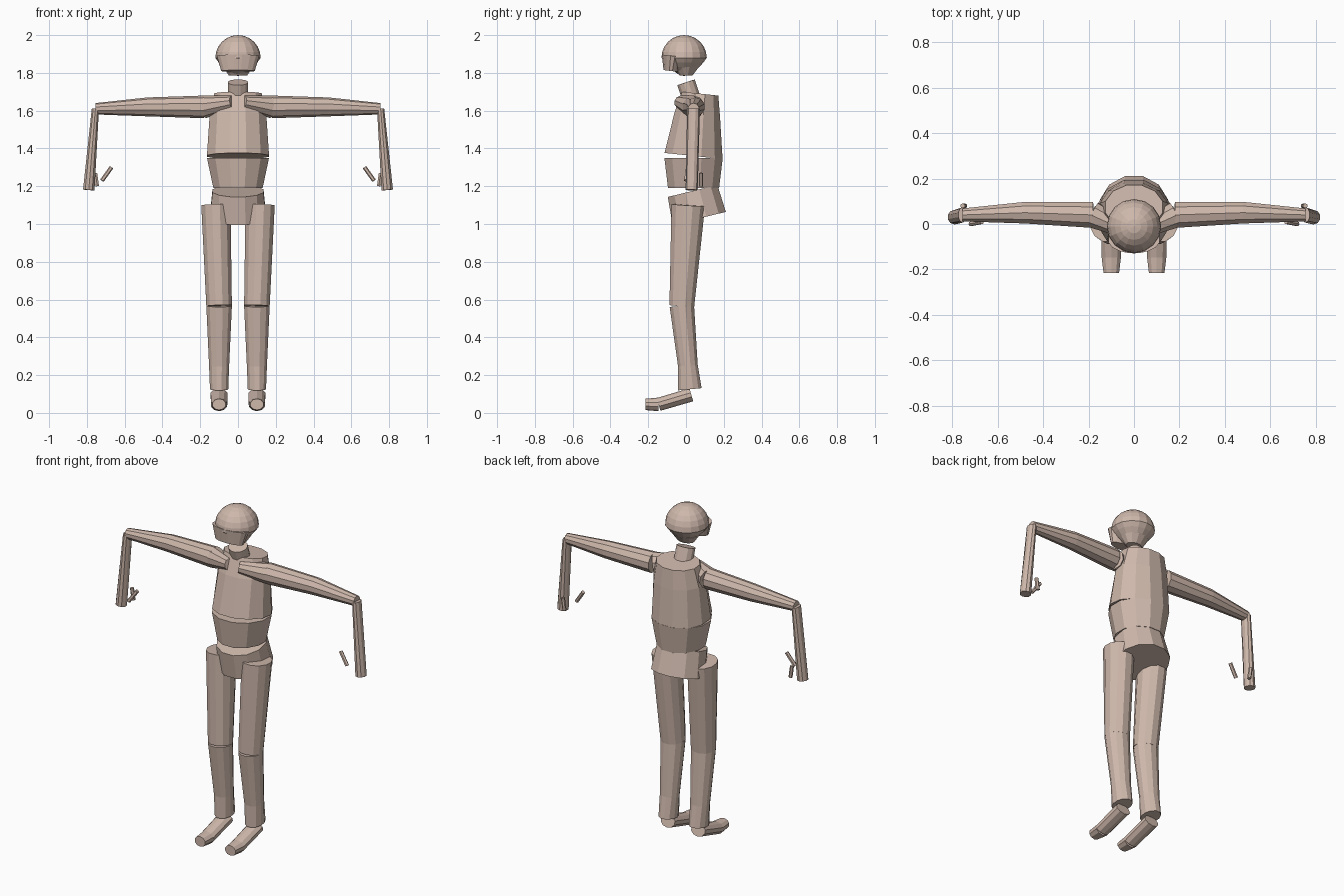
import bpy, bmesh
from math import sin, cos, pi
from mathutils import Vector

cube = bpy.data.objects.get("Cube")
if cube:
    bpy.data.objects.remove(cube)

skin = bpy.data.materials.new("skin")
skin.use_nodes = True
colour = (0.62, 0.48, 0.41, 1)
skin.diffuse_color = colour
skin.node_tree.nodes["Principled BSDF"].inputs["Base Color"].default_value = colour


def finish(name, bm):
    """Turn a bmesh into a flat-shaded object in the scene."""
    bmesh.ops.recalc_face_normals(bm, faces=bm.faces)
    mesh = bpy.data.meshes.new(name)
    bm.to_mesh(mesh)
    bm.free()
    mesh.materials.append(skin)
    part = bpy.data.objects.new(name, mesh)
    bpy.context.collection.objects.link(part)


def limb(name, path, widths, depths=None, sides=10):
    """Closed faceted tube along a path, its rings square to the line between the ends."""
    points = [Vector(point) for point in path]
    axis = (points[-1] - points[0]).normalized()
    reference = Vector((1, 0, 0)) if abs(axis.x) < 0.5 else Vector((0, 1, 0))
    across = axis.cross(reference).normalized()
    along = across.cross(axis)
    bm = bmesh.new()
    loops = []
    for point, width, depth in zip(points, widths, depths or widths):
        loop = []
        for step in range(sides):
            angle = 2 * pi * (step + 0.5) / sides
            offset = along * width * cos(angle) + across * depth * sin(angle)
            loop.append(bm.verts.new(point + offset))
        loops.append(loop)
    for lower, upper in zip(loops, loops[1:]):
        for step in range(sides):
            after = (step + 1) % sides
            bm.faces.new((lower[step], lower[after], upper[after], upper[step]))
    bm.faces.new(loops[0])
    bm.faces.new(loops[-1])
    finish(name, bm)


def core(name, path, widths, depths, sides=12):
    """Part on the centre line, with a path of (y, z) points."""
    limb(name, [(0, y, z) for y, z in path], widths, depths, sides)


def pair(name, path, widths, depths=None, sides=10):
    """The same part on both sides of the body."""
    for side, sign in (("left", 1), ("right", -1)):
        mirrored = [(sign * x, y, z) for x, y, z in path]
        limb(side + "_" + name, mirrored, widths, depths, sides)


# Skull: a sphere whose lower half is shortened and drawn in
radius = 0.12
skull = bmesh.new()
bmesh.ops.create_uvsphere(skull, u_segments=16, v_segments=12, radius=radius)
for vert in skull.verts:
    if vert.co.z < 0:
        pinch = 1 + 0.45 * vert.co.z / radius
        vert.co = Vector((vert.co.x * pinch, vert.co.y * pinch, vert.co.z * 0.8))
    vert.co += Vector((0, -0.01, 1.88))
finish("skull", skull)

# Jaw and the stub under the skull
core("jaw", [(-0.08, 1.81), (-0.07, 1.89)], (0.09, 0.115), (0.04, 0.06), sides=16)
core("skull_base", [(0, 1.785), (0, 1.83)], (0.05, 0.08), (0.035, 0.07))

# Neck and trunk
core("neck", [(0.03, 1.66), (0, 1.75)], (0.055, 0.055), (0.05, 0.05))
core("chest", [(0.04, 1.36), (0.06, 1.58), (0.075, 1.69)],
     (0.17, 0.155, 0.13), (0.16, 0.125, 0.1))
core("waist", [(0.04, 1.19), (0.04, 1.35)], (0.135, 0.17), (0.14, 0.16))
core("pelvis", [(0.07, 1.03), (0.035, 1.175)], (0.155, 0.14), (0.15, 0.14))

# Arms
shoulder = (0.18, 0.04, 1.62)
elbow = (0.755, 0.04, 1.61)
wrist = (0.79, 0.03, 1.18)
pair("collar", [(0.03, -0.03, 1.645), shoulder], (0.035, 0.06))
pair("upper_arm", [shoulder, (0.48, 0.05, 1.62), elbow], (0.06, 0.05, 0.03))
pair("forearm", [wrist, elbow], (0.032, 0.02), (0.032, 0.034))
pair("thumb", [(0.72, 0, 1.23), (0.67, 0.01, 1.3)], (0.011, 0.011), sides=6)
pair("finger", [(0.745, 0.08, 1.2), (0.755, 0.08, 1.27)], (0.011, 0.011), sides=6)

# Legs, slightly bent at the knee
hip = (0.117, 0.012, 1.1)
knee = (0.1, -0.022, 0.567)
calf = (0.1, 0.01, 0.25)
ankle = (0.1, 0.02, 0.125)
pair("thigh", [knee, hip], (0.07, 0.08), (0.068, 0.092), sides=12)
pair("shin", [ankle, calf, knee], (0.05, 0.055, 0.07), (0.065, 0.054, 0.067), sides=12)

# Feet: sloping instep, then level toes
ball = (0.1, -0.145, 0.045)
pair("foot", [(0.1, 0.028, 0.096), ball], (0.047, 0.045), (0.036, 0.035))
pair("toes", [ball, (0.1, -0.215, 0.045)], (0.045, 0.036), (0.036, 0.03))
